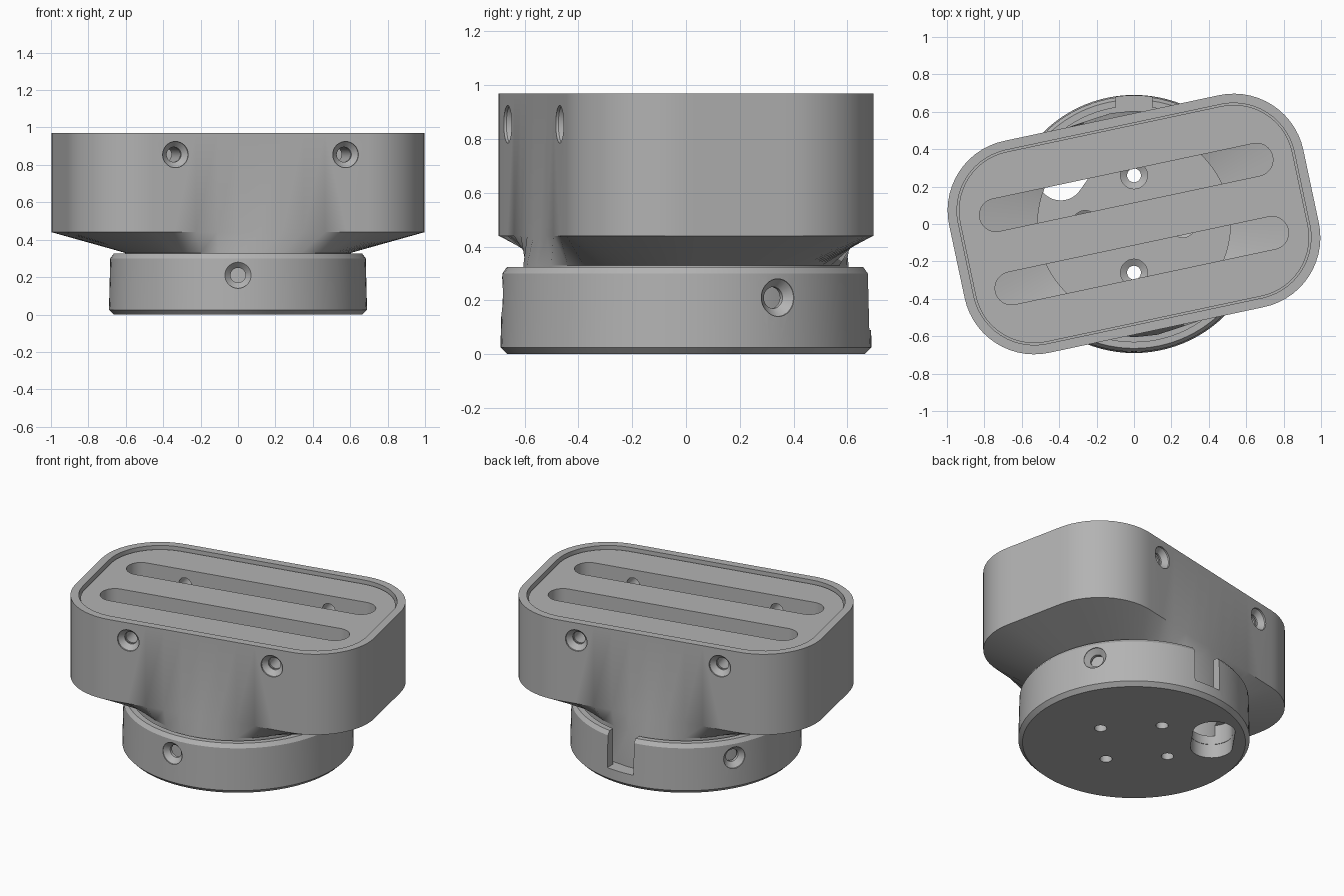
import bpy, bmesh
from math import cos, sin, atan2, pi, radians
from mathutils import Matrix, Vector

if "Cube" in bpy.data.objects:
    bpy.data.objects.remove(bpy.data.objects["Cube"])

TURN = Matrix.Rotation(radians(12), 4, "Z")     # head is turned on its base

grey = bpy.data.materials.new("plain_grey")
grey.use_nodes = True
grey.diffuse_color = (0.45, 0.45, 0.45, 1)
grey.node_tree.nodes["Principled BSDF"].inputs["Base Color"].default_value = grey.diffuse_color


def outline(hx, hy, r, arc=14, side=10):
    """Rounded rectangle as a list of 2D points."""
    pts = []
    for i, (sx, sy) in enumerate([(1, 1), (-1, 1), (-1, -1), (1, -1)]):
        centre = Vector((sx * (hx - r), sy * (hy - r)))
        for k in range(arc + 1):
            a = (i + k / arc) * pi / 2
            pts.append(centre + r * Vector((cos(a), sin(a))))
    out = []
    for i, p in enumerate(pts):
        out.append(p)
        q = pts[(i + 1) % len(pts)]
        if i % (arc + 1) == arc and (q - p).length > 0.01:
            out += [p.lerp(q, j / side) for j in range(1, side)]
        elif i % (arc + 1) == arc:
            out.pop()
    return out


def circle(r, n=96):
    return [Vector((r * cos(2 * pi * i / n), r * sin(2 * pi * i / n))) for i in range(n)]


def loft(name, rings, matrix=Matrix()):
    """Skin (points, z) rings and cap both ends."""
    bm = bmesh.new()
    loops = [[bm.verts.new((p.x, p.y, z)) for p in pts] for pts, z in rings]
    for a, b in zip(loops, loops[1:]):
        for i in range(len(a)):
            j = (i + 1) % len(a)
            bm.faces.new((a[i], a[j], b[j], b[i]))
    bm.faces.new(loops[0][::-1])
    bm.faces.new(loops[-1])
    bm.transform(matrix)
    bmesh.ops.recalc_face_normals(bm, faces=bm.faces)
    mesh = bpy.data.meshes.new(name)
    bm.to_mesh(mesh)
    bm.free()
    mesh.materials.append(grey)
    obj = bpy.data.objects.new(name, mesh)
    bpy.context.collection.objects.link(obj)
    return obj


def lathe(name, profile, matrix=Matrix(), n=96):
    return loft(name, [(circle(r, n), z) for r, z in profile], matrix)


def activate(obj):
    bpy.ops.object.select_all(action="DESELECT")
    obj.select_set(True)
    bpy.context.view_layer.objects.active = obj


def cut(obj, cutters):
    activate(obj)
    for c in cutters:
        mod = obj.modifiers.new("cut", "BOOLEAN")
        mod.operation, mod.solver, mod.object = "DIFFERENCE", "EXACT", c
        bpy.ops.object.modifier_apply(modifier=mod.name)


def side_hole(x, y, z, angle, length):
    """Countersunk hole cutter whose axis points outward along angle."""
    m = (Matrix.Translation((x, y, z)) @ Matrix.Rotation(angle, 4, "Z")
         @ Matrix.Rotation(pi / 2, 4, "Y"))
    return lathe("hole_cutter", [(0.04, -length), (0.04, -0.04), (0.07, -0.01), (0.07, 0.05)], m, 32)


# Base cup with chamfered rims
base = lathe("base_cup", [(0.665, 0), (0.69, 0.025), (0.683, 0.3), (0.665, 0.325),
                          (0.63, 0.325), (0.63, 0.09)])

# Head: round neck flaring into a hollow rounded box
HX, HY, R = 0.968, 0.579, 0.38
angles = [atan2(p.y, p.x) for p in outline(HX, HY, R)]


def neck(r):
    return [Vector((r * cos(a), r * sin(a))) for a in angles]


def box(inset):
    return outline(HX - inset, HY - inset, R - inset)


head = loft("head_shell", [
    (neck(0.605), 0.092), (neck(0.605), 0.33), (box(0), 0.44), (box(0), 0.97),
    (box(0.05), 0.97), (box(0.05), 0.72), (box(0.09), 0.72), (box(0.09), 0.47),
    (neck(0.515), 0.36), (neck(0.515), 0.15)], TURN)

# Slotted cover plate set just below the rim
plate = loft("slotted_plate", [(box(0.06), 0.722), (box(0.06), 0.948)], TURN)
slots = []
for y in (-0.2, 0.2):
    slot = outline(0.8, 0.088, 0.0879)
    slots.append(loft("slot_cutter", [(slot, 0.6), (slot, 1.1)],
                      TURN @ Matrix.Translation((0, y, 0))))

# Cover screw holes, front and back
cover_holes = []
for s in (-1, 1):
    for x in (-0.465, 0.465):
        p = TURN @ Vector((x, s * HY, 0.855))
        cover_holes.append(side_hole(*p, radians(12) + s * pi / 2, 0.33))

# Three clamping holes around the base
clamp_holes = []
for deg in (-90, 30, 150):
    a = radians(deg)
    clamp_holes.append(side_hole(0.688 * cos(a), 0.688 * sin(a), 0.21, a, 0.075))

# Four floor screw holes and the cable opening
floor_holes = []
for i in range(4):
    m = Matrix.Translation((0.26 * cos(i * pi / 2), 0.26 * sin(i * pi / 2), 0))
    floor_holes.append(lathe("floor_cutter", [(0.037, -0.1), (0.037, 0.11), (0.072, 0.13),
                                              (0.072, 0.25)], m, 32))
opening = outline(0.215, 0.125, 0.1249)
floor_holes.append(loft("cable_cutter", [(opening, -0.1), (opening, 0.22)],
                        Matrix.Translation((-0.34, 0.325, 0)) @ Matrix.Rotation(radians(55), 4, "Z")))

# Notch in the back of the base wall
notch = [Vector(p) for p in ((-0.095, 0.617), (0.095, 0.617), (0.095, 0.8), (-0.095, 0.8))]
notch_cutter = loft("notch_cutter", [(notch, 0.0905), (notch, 0.5)])

cut(base, clamp_holes + floor_holes + [notch_cutter])
cut(head, cover_holes + floor_holes)
cut(plate, slots + cover_holes)

for c in slots + cover_holes + clamp_holes + floor_holes + [notch_cutter]:
    bpy.data.objects.remove(c)

for obj in (base, head, plate):
    activate(obj)
    bpy.ops.object.shade_smooth_by_angle(angle=radians(25))
